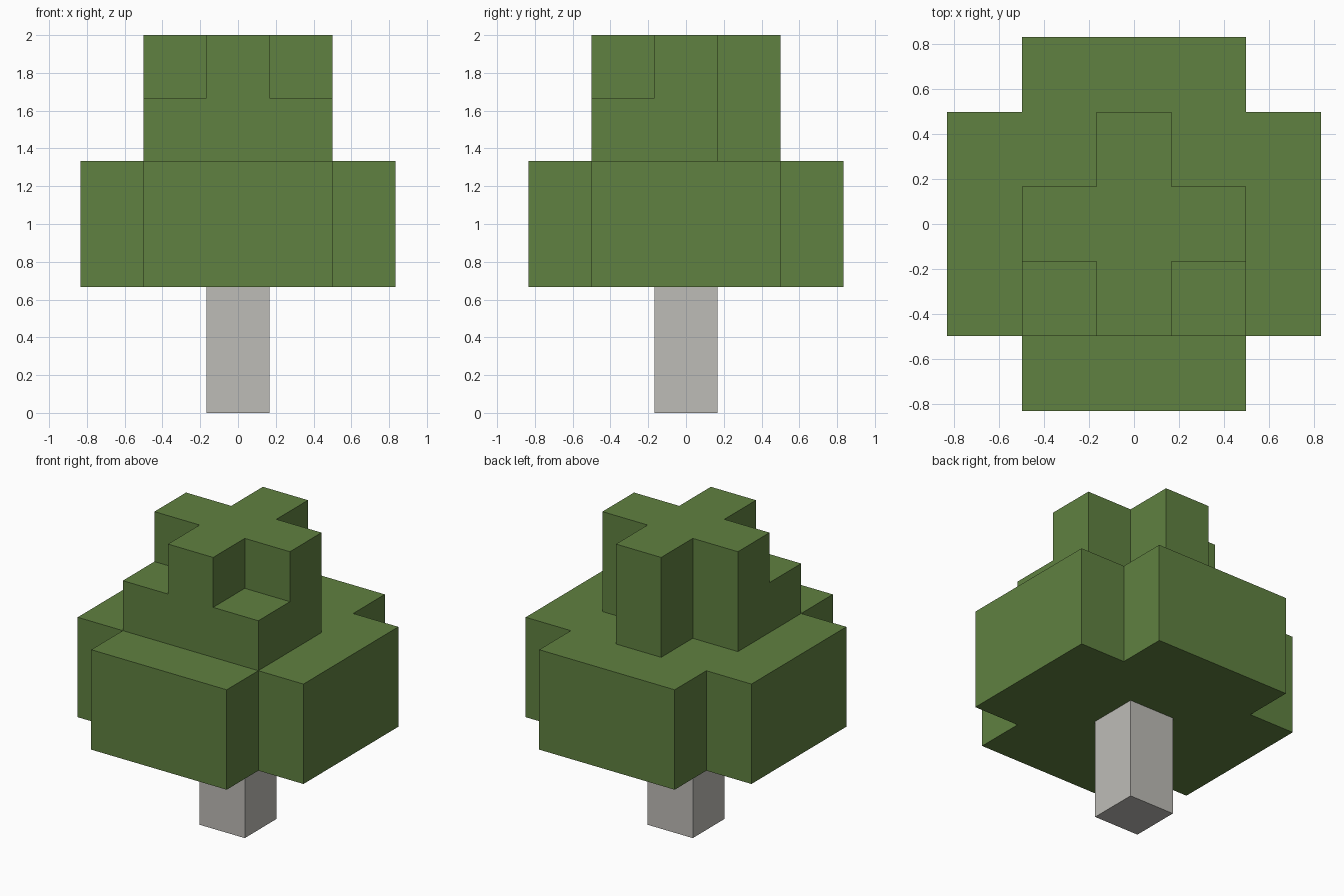
import bpy
import bmesh
from mathutils import Vector

U = 1 / 3  # edge length of one block

default = bpy.data.objects.get("Cube")
if default:
    bpy.data.objects.remove(default, do_unlink=True)


def make_material(name, rgb):
    mat = bpy.data.materials.new(name)
    mat.use_nodes = True
    mat.diffuse_color = (*rgb, 1)
    bsdf = mat.node_tree.nodes["Principled BSDF"]
    bsdf.inputs["Base Color"].default_value = (*rgb, 1)
    bsdf.inputs["Roughness"].default_value = 0.9
    return mat


def build_blocks(name, cells, mat):
    """Outer skin of a set of grid blocks, merged into large flat faces."""
    bm = bmesh.new()
    for cell in cells:
        centre = Vector(cell) + Vector((0, 0, 0.5))
        for axis in range(3):
            for sign in (-1, 1):
                n = Vector((0, 0, 0))
                n[axis] = sign
                if tuple(int(c + d) for c, d in zip(cell, n)) in cells:
                    continue
                a = Vector((0, 0, 0))
                a[(axis + 1) % 3] = 1
                b = n.cross(a)
                corners = (a + b, b - a, -a - b, a - b)
                bm.faces.new([bm.verts.new((centre + (n + c) / 2) * U) for c in corners])
    bmesh.ops.remove_doubles(bm, verts=bm.verts, dist=0.001)
    bmesh.ops.dissolve_limit(bm, angle_limit=0.02, verts=bm.verts, edges=bm.edges)
    bmesh.ops.recalc_face_normals(bm, faces=bm.faces)
    mesh = bpy.data.meshes.new(name)
    bm.to_mesh(mesh)
    bm.free()
    mesh.materials.append(mat)
    obj = bpy.data.objects.new(name, mesh)
    bpy.context.collection.objects.link(obj)
    return obj


def square(r):
    return {(x, y) for x in range(-r, r + 1) for y in range(-r, r + 1)}


leaf_green = make_material("leaf green", (0.117, 0.220, 0.052))
trunk_grey = make_material("trunk grey", (0.515, 0.503, 0.474))

# Layer outlines: wide square without corners, and a cross
wide = {(x, y) for x, y in square(2) if abs(x) + abs(y) < 4}
cross = {(x, y) for x, y in square(1) if x * y == 0}
# Cross with its two front corners filled in
step = cross | {(-1, -1), (1, -1)}

# Foliage, layer by layer from the bottom
layers = {2: wide, 3: wide, 4: step, 5: cross}
foliage_cells = {(x, y, z) for z, outline in layers.items() for x, y in outline}
build_blocks("foliage", foliage_cells, leaf_green)

# Trunk
build_blocks("trunk", {(0, 0, 0), (0, 0, 1)}, trunk_grey)
